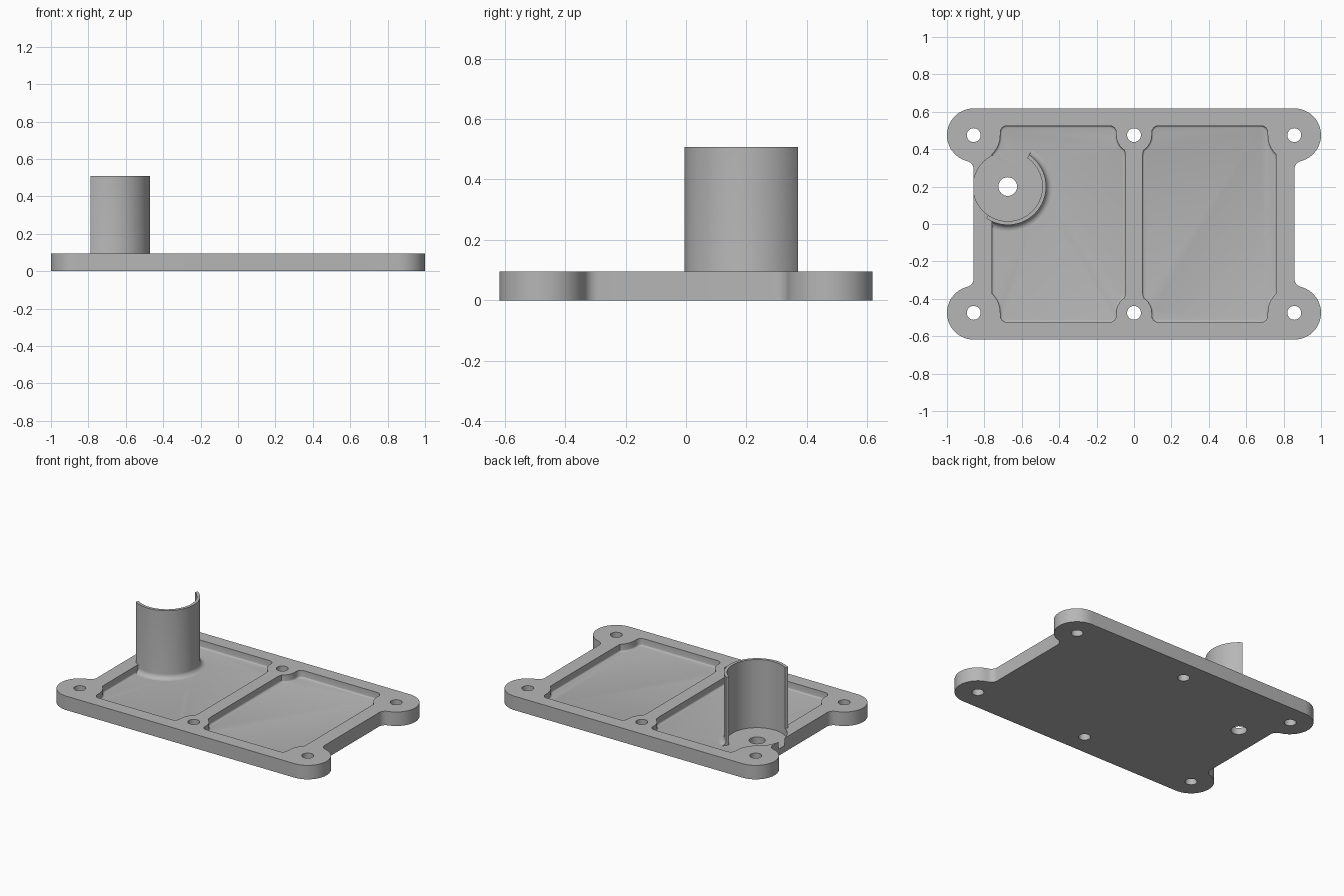
import bpy, bmesh
from math import sin, cos, radians, degrees, atan2, sqrt, pi

cube = bpy.data.objects.get("Cube")
if cube:
    bpy.data.objects.remove(cube, do_unlink=True)

grey = bpy.data.materials.new("plain_grey")
grey.use_nodes = True
colour = (0.47, 0.47, 0.47, 1)
grey.diffuse_color = colour
grey.node_tree.nodes["Principled BSDF"].inputs["Base Color"].default_value = colour

TOP, FLOOR = 0.095, 0.045
EAR_X, EAR_Y, EAR_R = 0.857, 0.475, 0.143
TUBE_X, TUBE_Y = -0.675, 0.20
TUBE_IN, TUBE_OUT, TUBE_TOP = 0.185, 0.205, 0.508


def arc(cx, cy, r, a0, a1, n):
    """Points along an arc, angles in degrees."""
    angles = [radians(a0 + (a1 - a0) * i / n) for i in range(n + 1)]
    return [(cx + r * cos(a), cy + r * sin(a)) for a in angles]


def new_object(name, bm):
    bmesh.ops.recalc_face_normals(bm, faces=bm.faces)
    mesh = bpy.data.meshes.new(name)
    bm.to_mesh(mesh)
    bm.free()
    mesh.materials.append(grey)
    obj = bpy.data.objects.new(name, mesh)
    bpy.context.collection.objects.link(obj)
    return obj


def prism(name, outline, z0, z1, bottom_round=0):
    bm = bmesh.new()
    face = bm.faces.new([bm.verts.new((x, y, z0)) for x, y in outline])
    rim = list(face.edges)
    out = bmesh.ops.extrude_face_region(bm, geom=[face], use_keep_orig=True)
    for v in out["geom"]:
        if isinstance(v, bmesh.types.BMVert):
            v.co.z = z1
    bmesh.ops.recalc_face_normals(bm, faces=bm.faces)
    if bottom_round:
        bmesh.ops.bevel(bm, geom=rim, offset=bottom_round, segments=3,
                        profile=0.5, affect='EDGES')
    return new_object(name, bm)


def mirrored(quarter):
    """Complete an outline running from the +x axis to the +y axis."""
    half = quarter + [(-x, y) for x, y in reversed(quarter)]
    return half + [(-x, -y) for x, y in half]


def activate(obj):
    bpy.ops.object.select_all(action='DESELECT')
    obj.select_set(True)
    bpy.context.view_layer.objects.active = obj


def smooth(obj):
    activate(obj)
    bpy.ops.object.shade_smooth_by_angle(angle=radians(35))


def cut(target, cutter):
    cutter.hide_render = True
    mod = target.modifiers.new("cut", 'BOOLEAN')
    mod.operation, mod.solver, mod.object = 'DIFFERENCE', 'EXACT', cutter
    activate(target)
    bpy.ops.object.modifier_apply(modifier=mod.name)
    bpy.data.objects.remove(cutter, do_unlink=True)


# Base plate with four rounded ears blended into the waist
fillet = 0.048
drop = sqrt((EAR_R + fillet) ** 2 - fillet ** 2)
turn = degrees(atan2(drop, -fillet))
quarter = arc(EAR_X + fillet, EAR_Y - drop, fillet, 180, turn, 8)
quarter += arc(EAR_X, EAR_Y, EAR_R, turn - 180, 90, 24)[1:]
plate = prism("base_plate", mirrored(quarter), 0, TOP)

# Two shallow pockets, stepped in around the screw holes
corner = 0.035
upper = [(0.76, 0.345)] + arc(EAR_X, EAR_Y, 0.142, 226, 180, 8)
upper += arc(0.715 - corner, 0.525 - corner, corner, 0, 90, 6)
upper += arc(0.095 + corner, 0.525 - corner, corner, 90, 180, 6)
upper += arc(0, EAR_Y, 0.095, 0, -58, 8) + [(0.045, 0.36)]
pocket = upper + [(x, -y) for x, y in reversed(upper)]
for side in (1, -1):
    cut(plate, prism("pocket_cutter", [(side * x, y) for x, y in pocket],
                     FLOOR, 0.2, 0.01))

# Round seat inside the tube
cut(plate, prism("seat_cutter", arc(TUBE_X, TUBE_Y, TUBE_IN, 0, 354.375, 63), FLOOR, 0.2))

# Through holes
holes = [(x, y, 0.037) for x in (-EAR_X, 0, EAR_X) for y in (-EAR_Y, EAR_Y)]
holes.append((TUBE_X, TUBE_Y, 0.05))
for x, y, r in holes:
    cut(plate, prism("hole_cutter", arc(x, y, r, 0, 348.75, 31), -0.1, 0.3))
smooth(plate)

# Half-open tube with a flared foot, opening towards the back right
foot = 0.032
section = [(TUBE_IN, FLOOR - 0.01), (TUBE_OUT + foot, FLOOR - 0.01)]
section += arc(TUBE_OUT + foot, FLOOR + foot, foot, 270, 180, 6)
section += [(TUBE_OUT, TUBE_TOP), (TUBE_IN, TUBE_TOP)]
steps = 40
bm = bmesh.new()
rings = []
for i in range(steps + 1):
    a = radians(-124) + pi * i / steps
    rings.append([bm.verts.new((TUBE_X + r * cos(a), TUBE_Y + r * sin(a), z))
                  for r, z in section])
n = len(section)
for a, b in zip(rings, rings[1:]):
    for j in range(n):
        k = (j + 1) % n
        bm.faces.new((a[j], a[k], b[k], b[j]))
bm.faces.new(rings[0])
bm.faces.new(rings[-1])
smooth(new_object("half_tube", bm))
